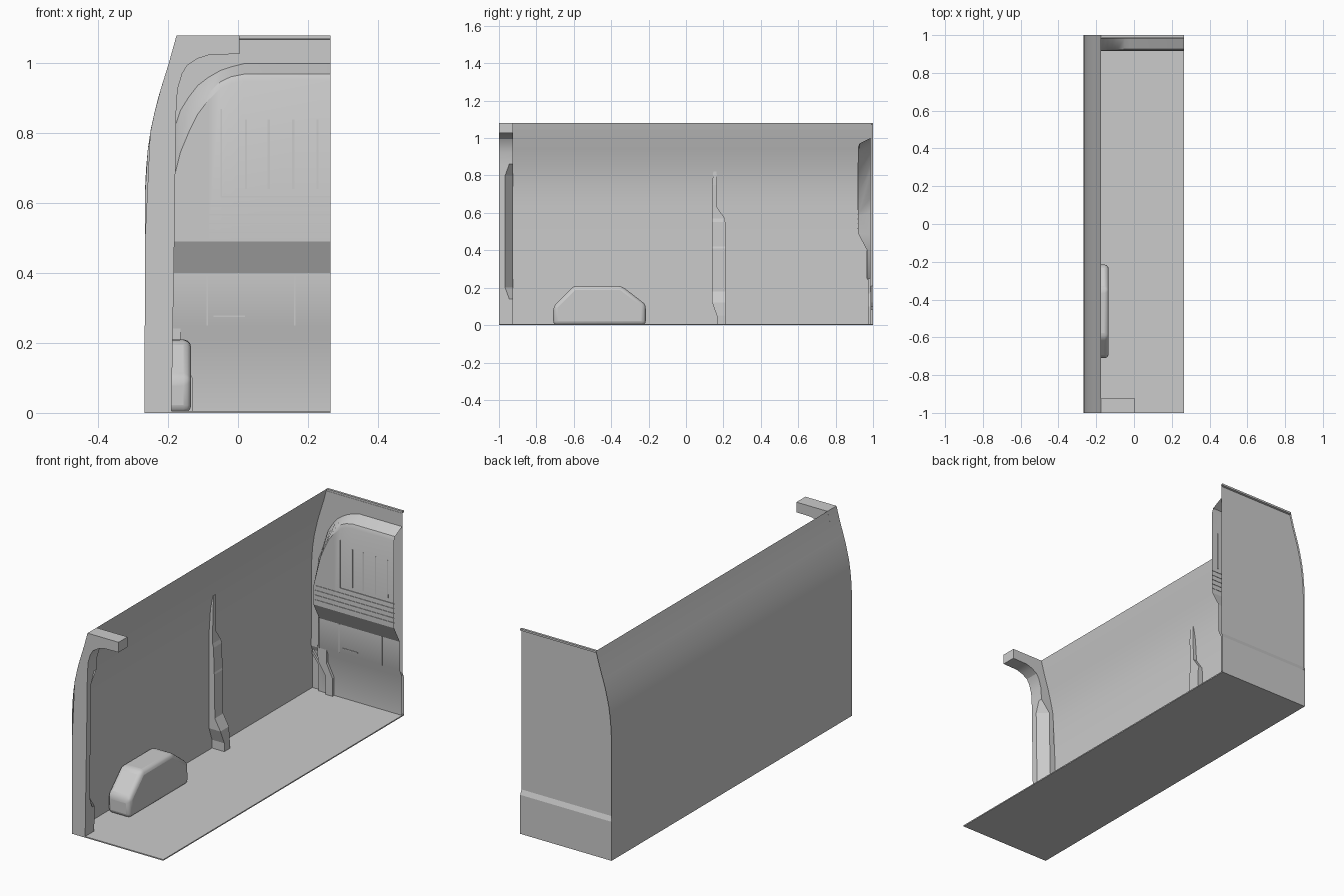
import bpy, bmesh
from math import radians

if "Cube" in bpy.data.objects:
    bpy.data.objects.remove(bpy.data.objects["Cube"])

WALL = [(-.267, 0), (-.267, .2), (-.266, .4), (-.266, .64), (-.263, .70), (-.258, .755),
        (-.250, .81), (-.240, .855), (-.229, .90), (-.217, .94), (-.195, 1.01), (-.176, 1.08)]
RIGHT = .265


def wall_x(z):
    for (xa, za), (xb, zb) in zip(WALL, WALL[1:]):
        if z <= zb:
            return xa + (xb - xa) * (z - za) / (zb - za)
    return WALL[-1][0]


def loft(name, rows, closed=True, smooth=30):
    """Skin equal-length rows of points; closed rows become capped solids."""
    bm = bmesh.new()
    vs = [[bm.verts.new(p) for p in r] for r in rows]
    n = len(rows[0])
    for a, b in zip(vs, vs[1:]):
        for i in range(n if closed else n - 1):
            j = (i + 1) % n
            bm.faces.new((a[i], a[j], b[j], b[i]))
    if closed:
        bm.faces.new(vs[0])
        bm.faces.new(vs[-1][::-1])
    bmesh.ops.recalc_face_normals(bm, faces=bm.faces)
    me = bpy.data.meshes.new(name)
    bm.to_mesh(me)
    bm.free()
    ob = bpy.data.objects.new(name, me)
    bpy.context.collection.objects.link(ob)
    if smooth:
        bpy.ops.object.select_all(action='DESELECT')
        ob.select_set(True)
        bpy.context.view_layer.objects.active = ob
        bpy.ops.object.shade_smooth_by_angle(angle=radians(smooth))
    return ob


def box(name, x0, x1, y0, y1, z0, z1):
    return loft(name, [[(x0, y0, z), (x1, y0, z), (x1, y1, z), (x0, y1, z)] for z in (z0, z1)], smooth=0)


def bevel(ob, width, segments=3):
    m = ob.modifiers.new("bevel", 'BEVEL')
    m.width, m.segments, m.limit_method, m.angle_limit = width, segments, 'ANGLE', radians(20)


# Floor and curved side wall
box("floor", -.267, RIGHT, -1, 1, 0, .006)
loft("side_wall", [[(x, -1, z), (x, 1, z)] for x, z in WALL], closed=False)

# Wheel arch
arch = [(-.71, 0), (-.71, .10), (-.60, .21), (-.345, .21), (-.215, .11), (-.215, 0)]
bevel(loft("wheel_arch", [[(x, y, z) for y, z in arch] for x in (-.264, -.134)]), .022)

# Front frame: pillar curving into a short header; flag marks the rear chamfer
frame = [((-.267, 0), (-.19, 0), 0), ((-.267, .14), (-.188, .14), 0), ((-.267, .2), (-.187, .2), 1),
         ((-.266, .5), (-.182, .5), 1), ((wall_x(.8), .8), (-.178, .8), 1),
         ((wall_x(.86), .86), (-.177, .86), 0), ((wall_x(.93), .93), (-.173, .925), 0),
         ((wall_x(1), 1), (-.16, .97), 0), ((-.176, 1.08), (-.145, .995), 0),
         ((-.125, 1.08), (-.115, 1.014), 0), ((-.08, 1.08), (-.08, 1.025), 0),
         ((.005, 1.08), (.005, 1.027), 0)]
rows = []
for (ox, oz), (ix, iz), c in frame:
    mid = -.967 if c else -.945
    rows.append([(ox, -1, oz), (ix, -1, iz), (ix, mid, iz),
                 (ix - .05 * c, -.925, iz), (ox, -.925, oz)])
loft("front_frame", rows, smooth=20)

# Mid wall post: z, y range, inner x
post = [(.005, .165, .21, -.195), (.05, .165, .21, -.195), (.12, .14, .21, -.200), (.18, .14, .21, -.233),
        (.41, .14, .21, -.235), (.42, .14, .21, -.238), (.55, .14, .21, -.240), (.57, .14, .208, -.246),
        (.63, .14, .166, -.246), (.75, .14, .166, -.243), (.82, .146, .164, -.245)]
loft("wall_post", [[(wall_x(z), a, z), (x, a, z), (x, b, z), (wall_x(z), b, z)]
                   for z, a, b, x in post], smooth=0)

# Bulkhead back sheet with top lip and lower flange, trimmed to the wall outline
sheet = [(1, 0), (1, .205), (.99, .23)] + [(.99, z) for x, z in WALL[2:-1]] + [(.99, 1.068), (1, 1.07), (1, 1.08)]
loft("bulkhead_sheet", [[(wall_x(z), y, z), (RIGHT, y, z)] for y, z in sheet], closed=False, smooth=0)
box("top_lip", -.176, RIGHT, .988, 1, 1.07, 1.08)

# Slanted slot lip on the back lower corner
loft("rear_slot_lip", [[(x, .988, z), (x, 1, z), (x, 1, z + .02), (x, .988, z + .02)]
                       for x, z in ((-.145, .08), (-.19, .10), (-.26, .19))], smooth=0)

# Pressed bulkhead panel: x, lower and upper edge of the rounded top slope
columns = [(-.205, .60, .74), (-.18, .70, .82), (-.165, .76, .865), (-.14, .82, .905), (-.115, .87, .937),
           (-.085, .91, .96), (-.05, .943, .98), (-.02, .957, .99), (.02, .965, 1.0), (RIGHT, .965, 1.0)]
rows = [[(-.222, .986, z) for z in (0, .21, .25, .40, .49, .60, .68, .70)]]
for x, zi, zo in columns:
    rows.append([(x, .986, 0), (x, .986, .21), (x, .968, .25), (x, .968, .40),
                 (x, .920, .49), (x, .919, zi - .015), (x, .927, zi + .005), (x, .986, zo)])
loft("bulkhead_panel", rows, closed=False, smooth=25)

# Pressed ribs on the bulkhead
for i, x in enumerate((.02, .085, .155, .225)):
    box(f"upright_rib_{i}", x, x + .006, .916, .922, .64, .84)
for i, z in enumerate((.515, .54, .565, .59)):
    box(f"cross_rib_{i}", -.195, RIGHT, .917, .922, z, z + .004)
box("panel_rib_side", -.05, -.046, .916, .922, .62, .87)
box("panel_rib_base", -.05, RIGHT, .916, .922, .616, .62)
for i, x in enumerate((-.09, .16)):
    box(f"lower_seam_{i}", x, x + .004, .965, .97, .25, .40)
box("lower_seam_cross", -.07, .02, .965, .97, .275, .279)

# Corner stiffener at the bulkhead foot
foot = [(.005, -.17, -.13), (.10, -.17, -.13), (.17, -.215, -.165), (.25, -.22, -.165)]
loft("corner_stiffener", [[(a, .986, z), (a, .972, z), (b, .972, z), (b, .986, z)] for z, a, b in foot], smooth=0)
